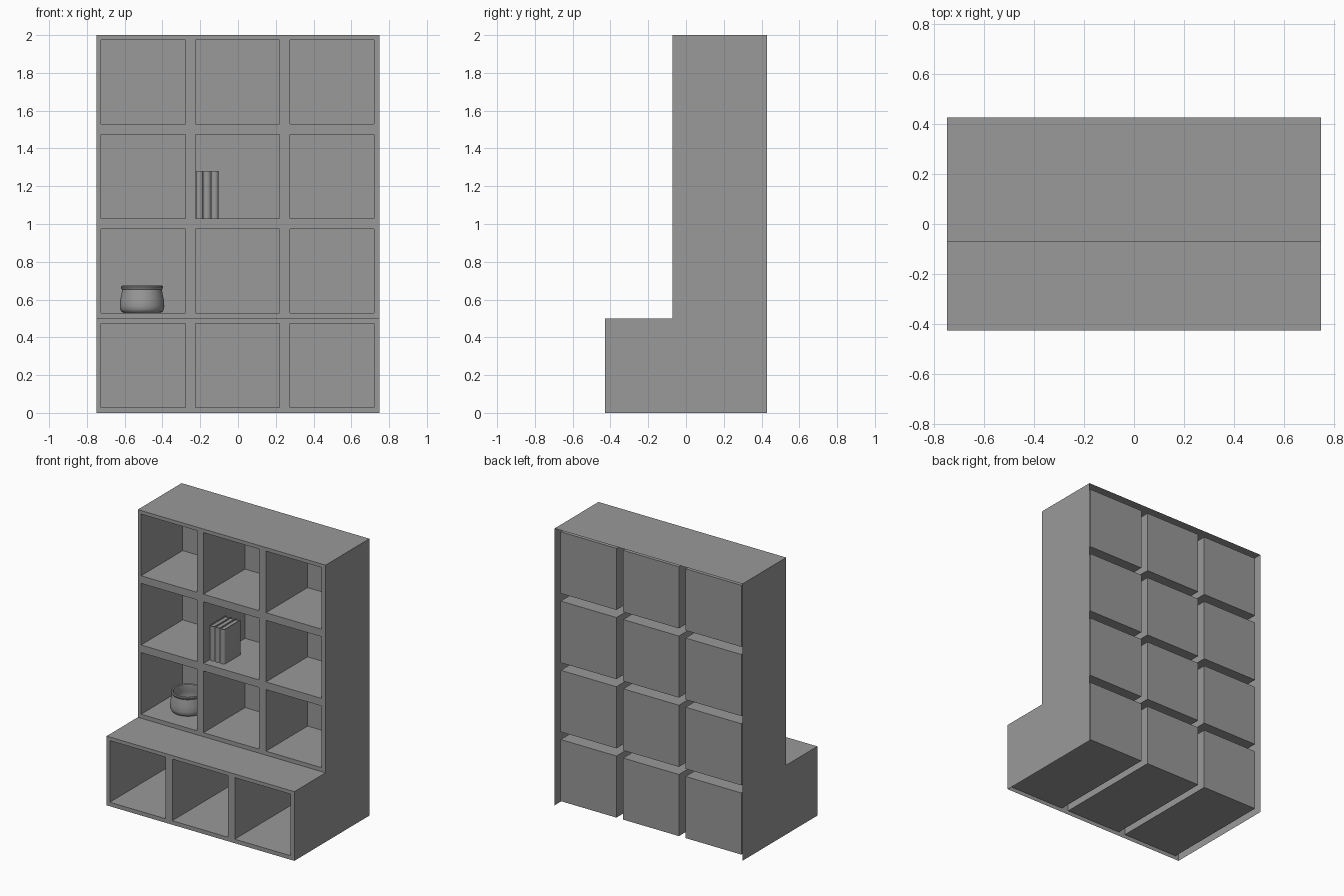
import bpy, bmesh, math

if "Cube" in bpy.data.objects:
    bpy.data.objects.remove(bpy.data.objects["Cube"])

X, YB, YU, YL = 0.75, 0.428, -0.072, -0.428   # half width, back, upper front, lower front
YIN, H = 0.403, 0.2225                        # back of cubbies, half opening
CX = (-0.5015, -0.003, 0.4965)

# Dark grey for every part
grey = bpy.data.materials.new("dark_grey")
grey.diffuse_color = (0.32, 0.32, 0.32, 1)
grey.use_nodes = True
grey.node_tree.nodes["Principled BSDF"].inputs["Base Color"].default_value = grey.diffuse_color


def finish(bm, name, normals=True):
    bmesh.ops.remove_doubles(bm, verts=bm.verts, dist=1e-5)
    if normals:
        bmesh.ops.recalc_face_normals(bm, faces=bm.faces)
    me = bpy.data.meshes.new(name)
    bm.to_mesh(me)
    bm.free()
    me.materials.append(grey)
    ob = bpy.data.objects.new(name, me)
    bpy.context.collection.objects.link(ob)
    return ob


def smooth(ob, angle=40):
    bpy.ops.object.select_all(action='DESELECT')
    ob.select_set(True)
    bpy.context.view_layer.objects.active = ob
    bpy.ops.object.shade_smooth_by_angle(angle=math.radians(angle))


def face(bm, pts):
    bm.faces.new([bm.verts.new(p) for p in pts])


def front_panel(bm, y, z0, z1, rows):
    """Thin front frame with square openings, each leading to a box pocket."""
    xs = [-X] + [c + s * H for c in CX for s in (-1, 1)] + [X]
    zs = [z0] + [c + s * H for c in rows for s in (-1, 1)] + [z1]
    for i in range(len(xs) - 1):
        for j in range(len(zs) - 1):
            a, b, c, d = xs[i], xs[i + 1], zs[j], zs[j + 1]
            if i % 2 and j % 2:
                face(bm, [(a, YIN, c), (b, YIN, c), (b, YIN, d), (a, YIN, d)])
                face(bm, [(a, y, c), (b, y, c), (b, YIN, c), (a, YIN, c)])
                face(bm, [(a, y, d), (a, YIN, d), (b, YIN, d), (b, y, d)])
                face(bm, [(a, y, c), (a, YIN, c), (a, YIN, d), (a, y, d)])
                face(bm, [(b, y, c), (b, y, d), (b, YIN, d), (b, YIN, c)])
            else:
                face(bm, [(a, y, c), (b, y, c), (b, y, d), (a, y, d)])


# Shelf unit: stepped shell, open at the back and underneath
bm = bmesh.new()
front_panel(bm, YL, 0, 0.5, [0.2515])
front_panel(bm, YU, 0.5, 2, [0.7515, 1.2515, 1.7515])
face(bm, [(-X, YL, 0.5), (X, YL, 0.5), (X, YU, 0.5), (-X, YU, 0.5)])
face(bm, [(-X, YU, 2), (X, YU, 2), (X, YB, 2), (-X, YB, 2)])
side = [(YL, 0), (YB, 0), (YB, 2), (YU, 2), (YU, 0.5), (YL, 0.5)]
face(bm, [(X, y, z) for y, z in side])
face(bm, [(-X, y, z) for y, z in reversed(side)])
finish(bm, "cubby_shelf", normals=False)

# Bowl: lathed wall with rolled rim
profile = [(0, 0), (0.095, 0), (0.108, 0.006), (0.116, 0.020), (0.118, 0.038),
           (0.115, 0.072), (0.108, 0.106), (0.105, 0.124), (0.110, 0.130),
           (0.112, 0.137), (0.109, 0.143), (0.103, 0.145), (0.096, 0.141),
           (0.095, 0.124), (0.101, 0.09), (0.107, 0.045), (0.098, 0.018), (0, 0.012)]
bm = bmesh.new()
vs = [bm.verts.new((r, 0, z)) for r, z in profile]
es = [bm.edges.new(p) for p in zip(vs, vs[1:])]
bmesh.ops.spin(bm, geom=vs + es, cent=(0, 0, 0), axis=(0, 0, 1), angle=2 * math.pi, steps=48)
bowl = finish(bm, "bowl")
bowl.location = (-0.508, 0.155, 0.529)
smooth(bowl)


# Books: wrapped cover with a rounded spine, and an inset page block
def prism(name, pts, z0, z1):
    bm = bmesh.new()
    face(bm, [(x, y, z0) for x, y in pts])
    ext = bmesh.ops.extrude_face_region(bm, geom=bm.faces[:])["geom"]
    bmesh.ops.translate(bm, vec=(0, 0, z1 - z0),
                        verts=[v for v in ext if isinstance(v, bmesh.types.BMVert)])
    # keep the underside, which the extrusion may have dropped
    bmesh.ops.holes_fill(bm, edges=[e for e in bm.edges if e.is_boundary])
    ob = finish(bm, name)
    smooth(ob, 35)


def spine(xc, hw, y, depth, n=8):
    return [(xc - hw * math.cos(math.pi * i / n), y - depth * math.sin(math.pi * i / n))
            for i in range(n + 1)]


W, YF, YE, Z0, Z1 = 0.04, 0.005, 0.18, 1.029, 1.28
for k in range(3):
    xc, hw, t = -0.224 + W * (k + 0.5), W / 2 - 0.0005, 0.004
    outer = [(xc - hw, YE)] + spine(xc, hw, YF, 0.014) + [(xc + hw, YE)]
    inner = [(xc + hw - t, YE)] + spine(xc, hw - t, YF, 0.011)[::-1] + [(xc - hw + t, YE)]
    prism(f"book_cover_{k + 1}", outer + inner, Z0, Z1)
    a, b = xc - hw + t, xc + hw - t
    prism(f"book_pages_{k + 1}", [(a, YF), (b, YF), (b, YE - 0.008), (a, YE - 0.008)],
          Z0 + 0.006, Z1 - 0.006)
